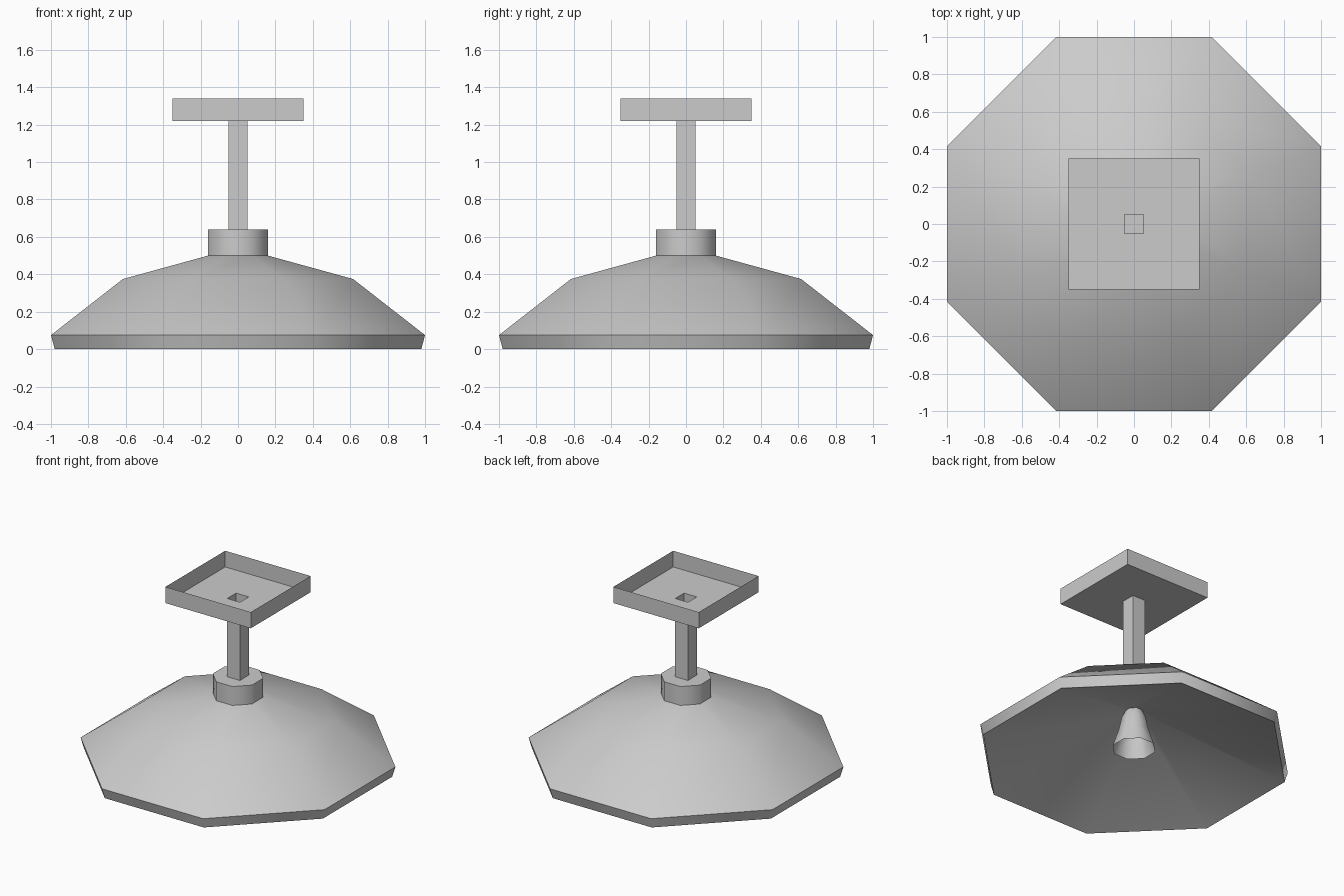
import bpy, bmesh, math

if "Cube" in bpy.data.objects:
    bpy.data.objects.remove(bpy.data.objects["Cube"])


def loft(name, sides, profile, cap_start=False, cap_end=False):
    """Stack regular polygons given as (flat-side half width, z); a flat side faces -y."""
    bm = bmesh.new()
    rings = []
    for half, z in profile:
        r = half / math.cos(math.pi / sides)
        angles = [math.tau * (i + 0.5) / sides for i in range(sides)]
        rings.append([bm.verts.new((r * math.cos(a), r * math.sin(a), z)) for a in angles])
    for low, high in zip(rings, rings[1:]):
        for i in range(sides):
            j = (i + 1) % sides
            bm.faces.new((low[i], low[j], high[j], high[i]))
    if cap_start:
        bm.faces.new(rings[0][::-1])
    if cap_end:
        bm.faces.new(rings[-1])
    bmesh.ops.recalc_face_normals(bm, faces=bm.faces)
    mesh = bpy.data.meshes.new(name)
    bm.to_mesh(mesh)
    bm.free()
    obj = bpy.data.objects.new(name, mesh)
    bpy.context.collection.objects.link(obj)
    bpy.ops.object.select_all(action='DESELECT')
    obj.select_set(True)
    bpy.context.view_layer.objects.active = obj
    bpy.ops.object.shade_smooth_by_angle(angle=math.radians(50))
    return obj


# Octagonal shade: conical underside, rim, then outer slope
loft("shade", 8, [(0.055, 0.36), (0.98, 0.0), (1.0, 0.075),
                  (0.615, 0.375), (0.16, 0.5)], cap_start=True)

# Collar on top of the shade
loft("collar", 8, [(0.16, 0.5), (0.16, 0.64)], cap_end=True)

# Hollow square stem
loft("stem", 4, [(0.052, 0.64), (0.052, 1.22)])

# Open ceiling tray with a hole over the stem
loft("ceiling_plate", 4, [(0.052, 1.22), (0.35, 1.22), (0.35, 1.34)])

# Flared socket under the shade, open at the bottom
loft("socket", 8, [(0.055, 0.36), (0.08, 0.30), (0.10, 0.2), (0.138, 0.075)])
